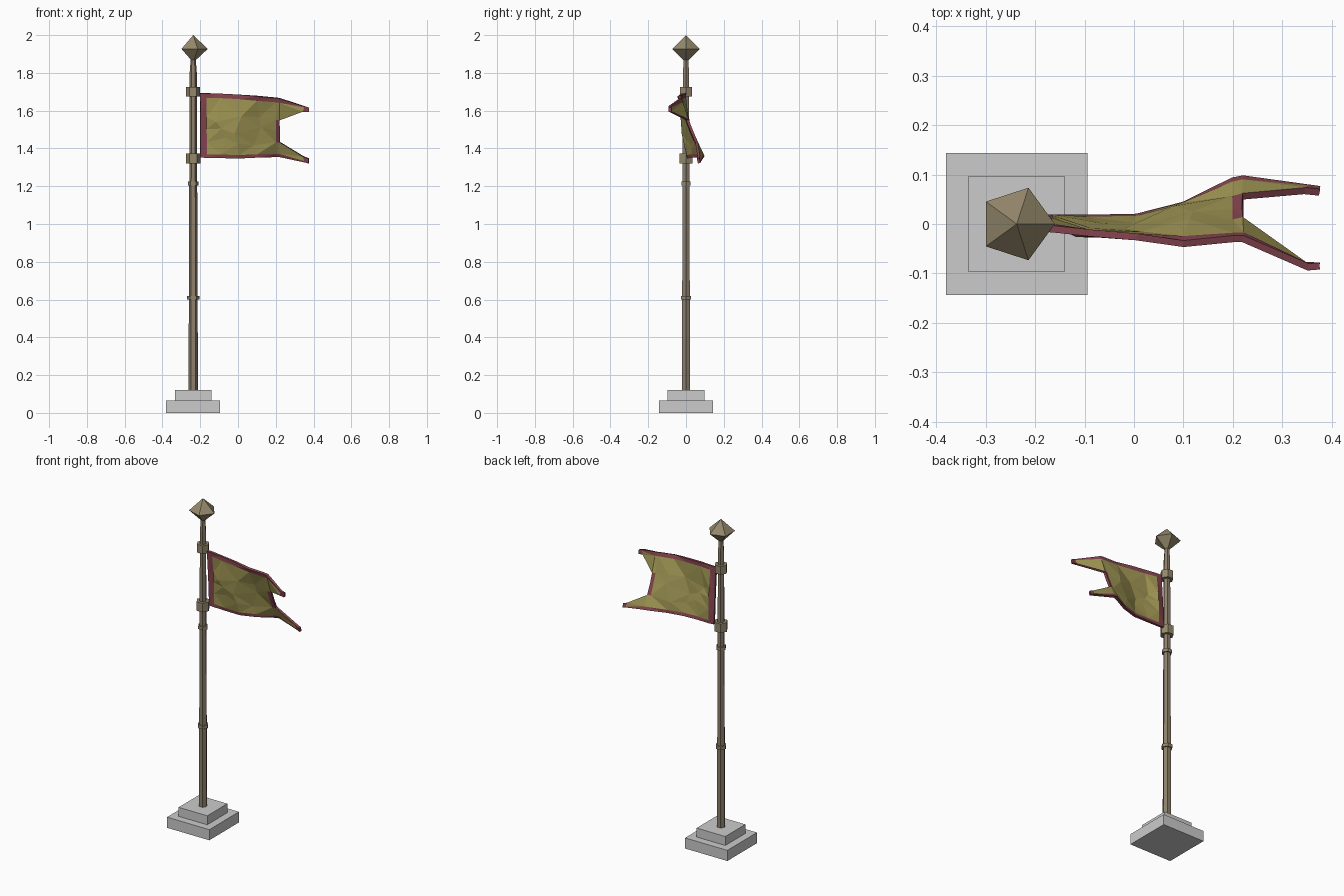
import bpy, bmesh, math
from mathutils import Vector

if "Cube" in bpy.data.objects:
    bpy.data.objects.remove(bpy.data.objects["Cube"])

PX = -0.237  # pole axis


def material(name, rgb):
    m = bpy.data.materials.new(name)
    m.diffuse_color = (*rgb, 1)
    m.use_nodes = True
    m.node_tree.nodes["Principled BSDF"].inputs["Base Color"].default_value = m.diffuse_color
    return m


wood = material("wood", (0.27, 0.215, 0.15))
brass = material("brass", (0.30, 0.25, 0.15))
gold = material("gold_cloth", (0.36, 0.31, 0.09))
red = material("red_trim", (0.24, 0.06, 0.08))


def add(name, bm, *mats):
    bmesh.ops.recalc_face_normals(bm, faces=bm.faces)
    me = bpy.data.meshes.new(name)
    bm.to_mesh(me)
    bm.free()
    ob = bpy.data.objects.new(name, me)
    bpy.context.collection.objects.link(ob)
    for m in mats:
        me.materials.append(m)
    return ob


def slab(name, half, z0, z1):
    bm = bmesh.new()
    bmesh.ops.create_cube(bm, size=1)
    for v in bm.verts:
        v.co = (PX + v.co.x * 2 * half, v.co.y * 2 * half, z0 + (v.co.z + 0.5) * (z1 - z0))
    return add(name, bm)


def turned(name, profile, sides, mat):
    """Lathe a (radius, z) profile around the pole axis; radius 0 makes a point."""
    bm = bmesh.new()
    rings = []
    for r, z in profile:
        n = sides if r else 1
        rings.append([bm.verts.new((PX + r * math.cos(2 * math.pi * i / sides),
                                    r * math.sin(2 * math.pi * i / sides), z)) for i in range(n)])
    for a, b in zip(rings, rings[1:]):
        for i in range(sides):
            j = (i + 1) % sides
            quad = [a[i % len(a)], a[j % len(a)], b[j % len(b)], b[i % len(b)]]
            bm.faces.new(list(dict.fromkeys(quad)))
    for ring in (rings[0], rings[-1]):
        if len(ring) > 1:
            bm.faces.new(ring)
    return add(name, bm, mat)


# Stepped stone base
slab("base_lower", 0.143, 0, 0.065)
slab("base_upper", 0.097, 0.065, 0.12)

# Pole, collars and finial
turned("pole", [(0.025, 0.12), (0.019, 1.80), (0.013, 1.88)], 6, wood)
for name, z, h, r in (("collar_top", 1.70, 0.05, 0.037), ("collar_bottom", 1.347, 0.055, 0.039),
                      ("band_upper", 1.215, 0.02, 0.029), ("band_lower", 0.61, 0.02, 0.032)):
    turned(name, [(r, z - h / 2), (r, z + h / 2)], 6, brass)
turned("finial", [(0, 1.855), (0.077, 1.927), (0, 2.0)], 5, brass)

# Flag: columns of (x, z bottom, z top, y bottom, y top, mid-height bulge)
cols = [(-0.20, 1.352, 1.692, 0.012, -0.008, 0.0),
        (-0.165, 1.35, 1.692, 0.012, -0.01, 0.008),
        (-0.09, 1.35, 1.69, 0.012, -0.018, -0.014),
        (0.005, 1.348, 1.685, 0.014, -0.026, -0.012),
        (0.10, 1.352, 1.677, 0.038, -0.04, 0.016),
        (0.20, 1.357, 1.668, 0.088, -0.03, -0.012),
        (0.22, 1.357, 1.665, 0.092, -0.03, -0.008)]
rows = [0, 0.055, 0.25, 0.45, 0.63, 0.93, 1]
bm = bmesh.new()
grid = []
for i, (x, zb, zt, yb, yt, bulge) in enumerate(cols):
    col = []
    for j, t in enumerate(rows):
        inner = 0 < j < 6 and 1 < i < 5
        skew = (0.025 * math.sin(2.1 * i + 1.7 * j)) if inner and 1 < j < 5 else 0
        y = yb + (yt - yb) * t + bulge * math.sin(math.pi * t)
        z = zb + (zt - zb) * t + skew * 0.9
        col.append(bm.verts.new((x + skew, y, z)))
    grid.append(col)


def face(verts, mat):
    bm.faces.new(verts).material_index = mat


for i in range(6):
    for j in range(6):
        trim = i in (0, 5) and 1 <= j <= 4 or j in (0, 5)
        if i == 5 and j in (1, 4):
            trim = False
        face([grid[i][j], grid[i + 1][j], grid[i + 1][j + 1], grid[i][j + 1]], int(trim))

# Swallow tails: rows run from the outer edge inward; gold strip, red outer hem and tip
for idx, near, tip in (((0, 1, 2), [(0.355, 0.073, 1.328), (0.352, 0.071, 1.335), (0.345, 0.067, 1.358)],
                        [(0.375, 0.07, 1.322), (0.375, 0.068, 1.33), (0.375, 0.064, 1.346)]),
                       ((6, 5, 4), [(0.352, -0.087, 1.624), (0.352, -0.087, 1.617), (0.345, -0.083, 1.595)],
                        [(0.375, -0.085, 1.617), (0.375, -0.085, 1.61), (0.375, -0.085, 1.592)])):
    lines = [[grid[6][k] for k in idx]] + [[bm.verts.new(p) for p in ps] for ps in (near, tip)]
    for s in (0, 1):
        for k in (0, 1):
            face([lines[s][k], lines[s + 1][k], lines[s + 1][k + 1], lines[s][k + 1]],
                 1 if s == 1 or k == 0 else 0)
bmesh.ops.triangulate(bm, faces=bm.faces)
flag = add("flag", bm, gold, red)
solid = flag.modifiers.new("thickness", "SOLIDIFY")
solid.thickness = 0.014
solid.offset = 0
solid.material_offset_rim = 1
